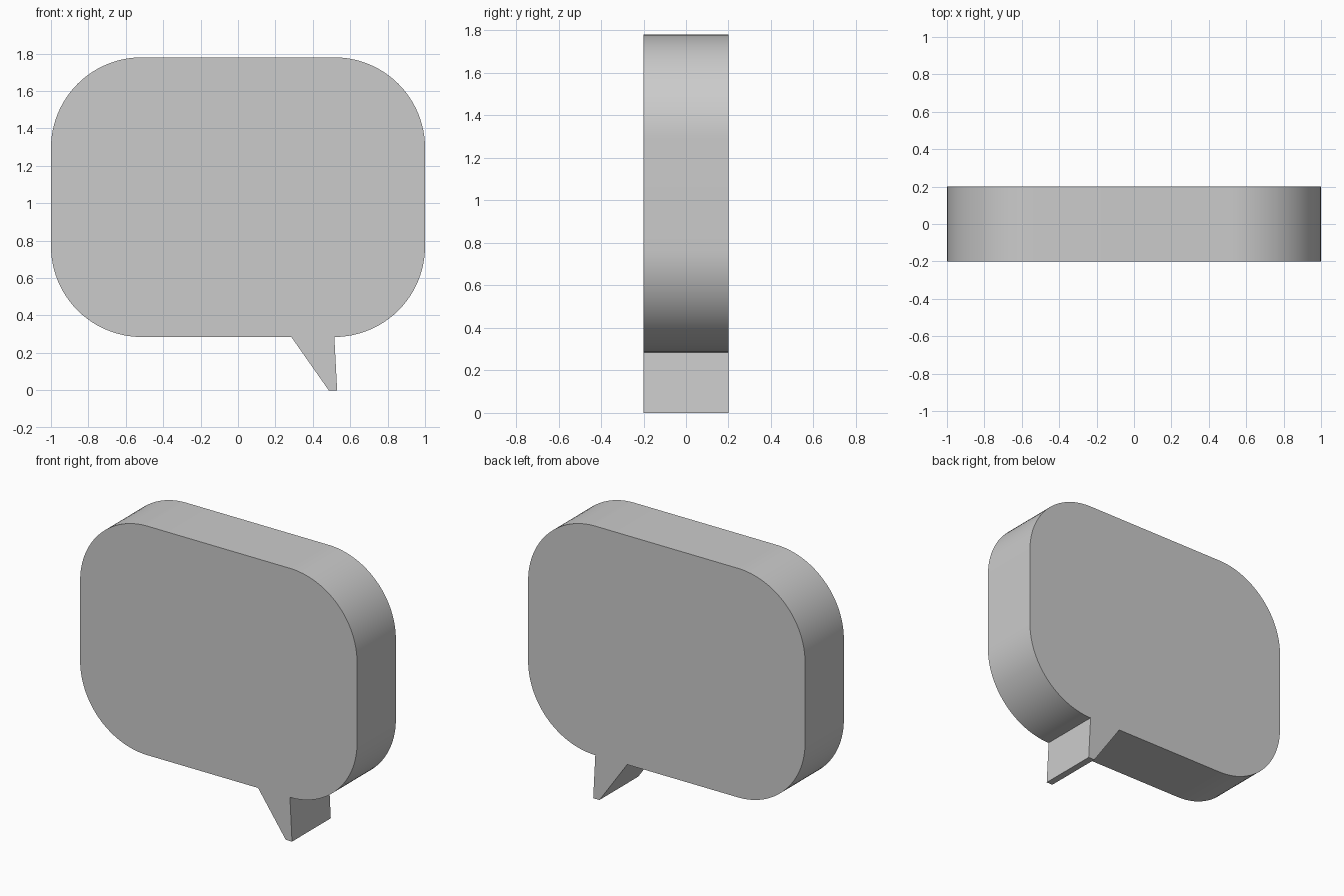
import bpy
import bmesh
from math import sin, cos, pi, radians

if "Cube" in bpy.data.objects:
    bpy.data.objects.remove(bpy.data.objects["Cube"])

HALF_W, BOTTOM, TOP, DEPTH = 1.0, 0.285, 1.78, 0.4
RADIUS, STEPS = 0.485, 24


def corner(cx, cz, start):
    """Quarter-circle arc of profile points, counter-clockwise."""
    return [(cx + RADIUS * cos(start + pi / 2 * i / STEPS),
             cz + RADIUS * sin(start + pi / 2 * i / STEPS))
            for i in range(STEPS + 1)]


# Outline: pointed tail, then the four rounded corners
x, lo, hi = HALF_W - RADIUS, BOTTOM + RADIUS, TOP - RADIUS
outline = [(0.285, BOTTOM), (0.485, 0.0), (0.53, 0.0)]
outline += corner(x, lo, -pi / 2) + corner(x, hi, 0)
outline += corner(-x, hi, pi / 2) + corner(-x, lo, pi)

# Extrude the outline from front to back
bm = bmesh.new()
front = bm.faces.new([bm.verts.new((px, -DEPTH / 2, pz)) for px, pz in outline])
result = bmesh.ops.extrude_face_region(bm, geom=[front], use_keep_orig=True)
back = [v for v in result["geom"] if isinstance(v, bmesh.types.BMVert)]
bmesh.ops.translate(bm, verts=back, vec=(0, DEPTH, 0))
bmesh.ops.recalc_face_normals(bm, faces=bm.faces)

mesh = bpy.data.meshes.new("speech_bubble")
bm.to_mesh(mesh)
bm.free()
bubble = bpy.data.objects.new("speech_bubble", mesh)
bpy.context.collection.objects.link(bubble)

# Smooth rim, sharp front and back edges
bpy.context.view_layer.objects.active = bubble
bubble.select_set(True)
bpy.ops.object.shade_smooth_by_angle(angle=radians(30))
